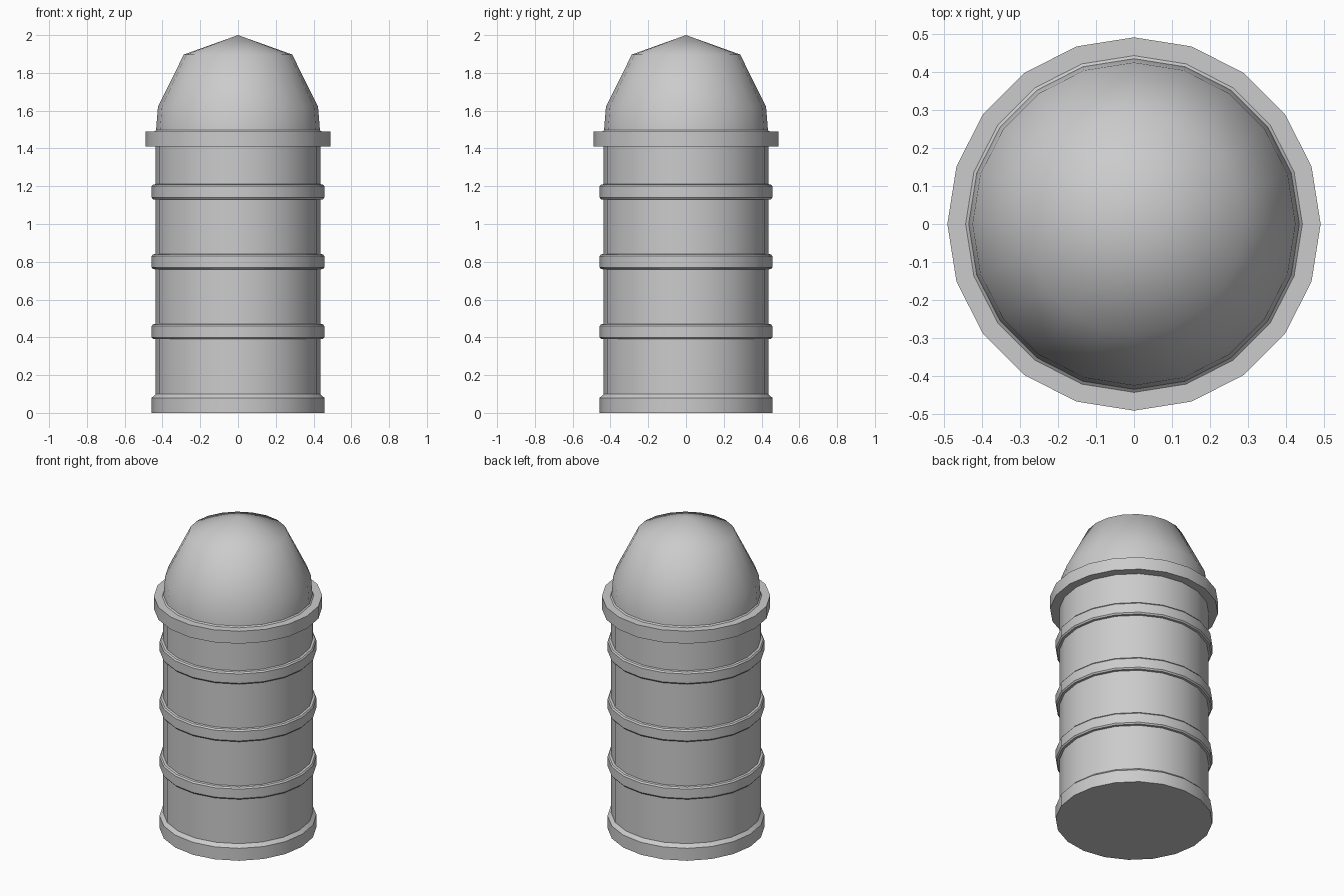
import bpy, bmesh, math

if "Cube" in bpy.data.objects:
    bpy.data.objects.remove(bpy.data.objects["Cube"])

SIDES = 20


def lathe(name, profile, smooth=30):
    """Revolve (radius, z) points about z; zero radius makes a pole."""
    bm = bmesh.new()
    rings = []
    for r, z in profile:
        if r == 0:
            rings.append([bm.verts.new((0, 0, z))])
        else:
            rings.append([bm.verts.new((r * math.cos(math.tau * i / SIDES),
                                        r * math.sin(math.tau * i / SIDES), z))
                          for i in range(SIDES)])
    for a, b in zip(rings, rings[1:]):
        for i in range(SIDES):
            j = (i + 1) % SIDES
            if len(a) == 1:
                bm.faces.new((a[0], b[j], b[i]))
            elif len(b) == 1:
                bm.faces.new((a[i], a[j], b[0]))
            else:
                bm.faces.new((a[i], a[j], b[j], b[i]))
    mesh = bpy.data.meshes.new(name)
    bm.to_mesh(mesh)
    bm.free()
    obj = bpy.data.objects.new(name, mesh)
    bpy.context.collection.objects.link(obj)
    bpy.ops.object.select_all(action='DESELECT')
    obj.select_set(True)
    bpy.context.view_layer.objects.active = obj
    bpy.ops.object.shade_smooth_by_angle(angle=math.radians(smooth))
    return obj


R = 0.436     # wall radius
BAND = 0.457  # band radius

# Straight barrel wall
lathe("barrel_wall", [(R, 0.10), (R, 1.41)])

# Base foot with closed underside
lathe("base_foot", [(0, 0), (BAND, 0), (BAND, 0.08), (R, 0.10)])

# Three raised bands with softened edges
for n, z in enumerate((0.43, 0.80, 1.17)):
    lathe(f"band_{n + 1}", [(R, z - 0.04), (0.45, z - 0.039), (BAND, z - 0.03),
                            (BAND, z + 0.03), (0.45, z + 0.039), (R, z + 0.041)])

# Wide collar under the dome
lathe("collar", [(R, 1.41), (0.49, 1.41), (0.49, 1.49), (0.442, 1.49), (0.434, 1.497)])

# Faceted dome cap, smooth shaded
lathe("dome_cap", [(0.434, 1.497), (0.424, 1.62), (0.287, 1.897), (0, 2.0)], smooth=60)
